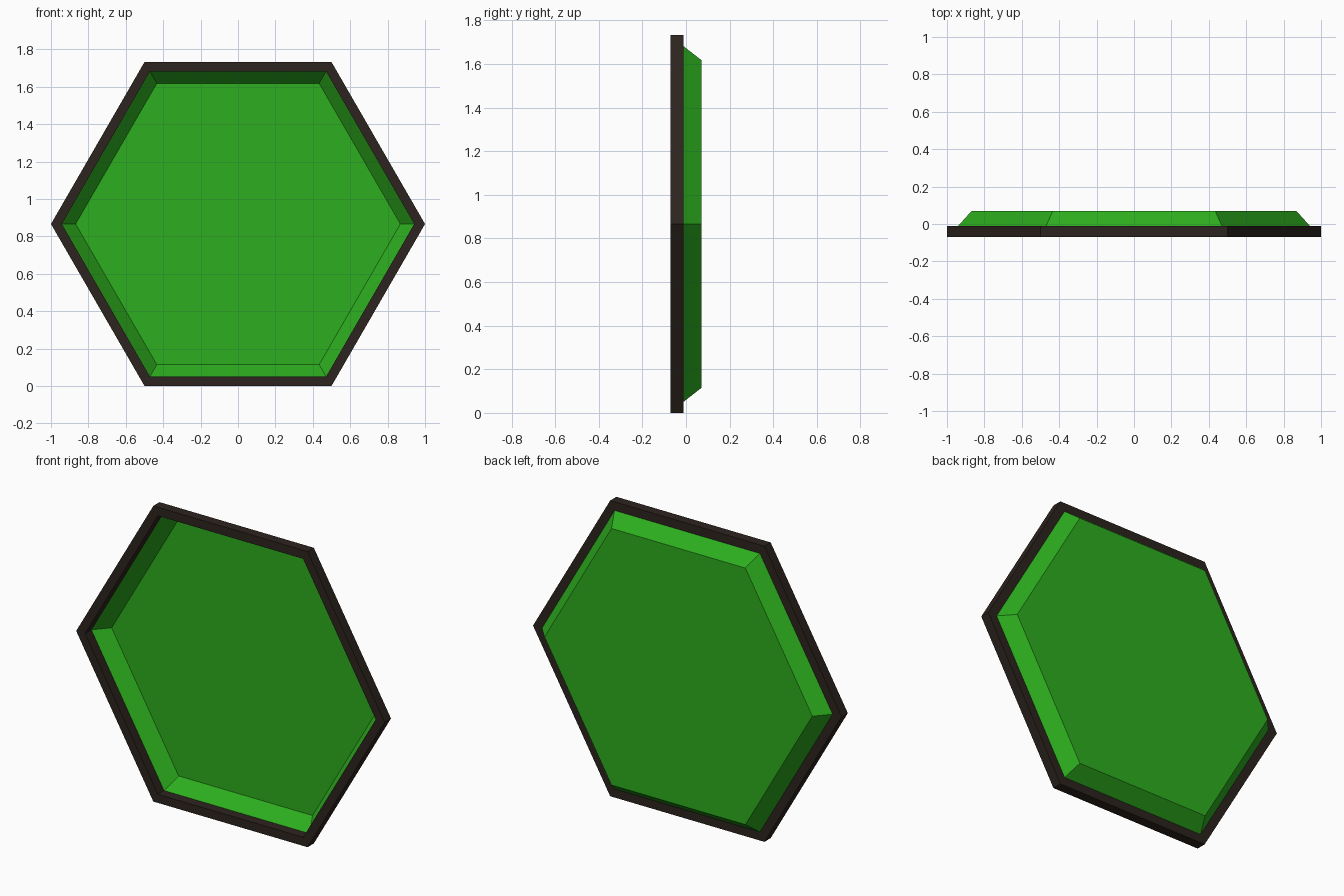
import bpy, bmesh
from math import cos, sin, radians

if "Cube" in bpy.data.objects:
    bpy.data.objects.remove(bpy.data.objects["Cube"])

SIDES = 6
CENTRE_Z = sin(radians(60))


def material(name, colour):
    mat = bpy.data.materials.new(name)
    mat.diffuse_color = (*colour, 1)
    mat.use_nodes = True
    mat.node_tree.nodes["Principled BSDF"].inputs["Base Color"].default_value = mat.diffuse_color
    return mat


def hex_part(name, profile, mat, closed=False, cap=False):
    """Sweep a (radius, y) profile around a hexagon standing upright."""
    bm = bmesh.new()
    loops = []
    for r, y in profile:
        loops.append([bm.verts.new((r * cos(radians(60 * k)), y,
                                    CENTRE_Z + r * sin(radians(60 * k))))
                      for k in range(SIDES)])
    pairs = list(zip(loops, loops[1:]))
    if closed:
        pairs.append((loops[-1], loops[0]))
    for a, b in pairs:
        for k in range(SIDES):
            n = (k + 1) % SIDES
            bm.faces.new((a[k], a[n], b[n], b[k]))
    if cap:
        bm.faces.new(loops[-1])
    bmesh.ops.recalc_face_normals(bm, faces=bm.faces)
    # Open dish: its visible side faces the front
    if cap:
        bm.normal_update()
        floor = max(bm.faces, key=lambda f: f.calc_area())
        if floor.normal.y > 0:
            bmesh.ops.reverse_faces(bm, faces=bm.faces)
    mesh = bpy.data.meshes.new(name)
    bm.to_mesh(mesh)
    bm.free()
    mesh.materials.append(mat)
    obj = bpy.data.objects.new(name, mesh)
    bpy.context.collection.objects.link(obj)
    return obj


dark = material("dark_brown", (0.026, 0.017, 0.013))
green = material("green", (0.026, 0.42, 0.013))

# Rectangular-section frame ring
hex_part("frame", [(1.0, -0.07), (1.0, -0.012), (0.942, -0.012), (0.942, -0.07)],
         dark, closed=True)

# Thin dish: sloped rim and flat floor bulging out of the back
hex_part("dish_panel", [(0.942, -0.012), (0.868, 0.07)], green, cap=True)
